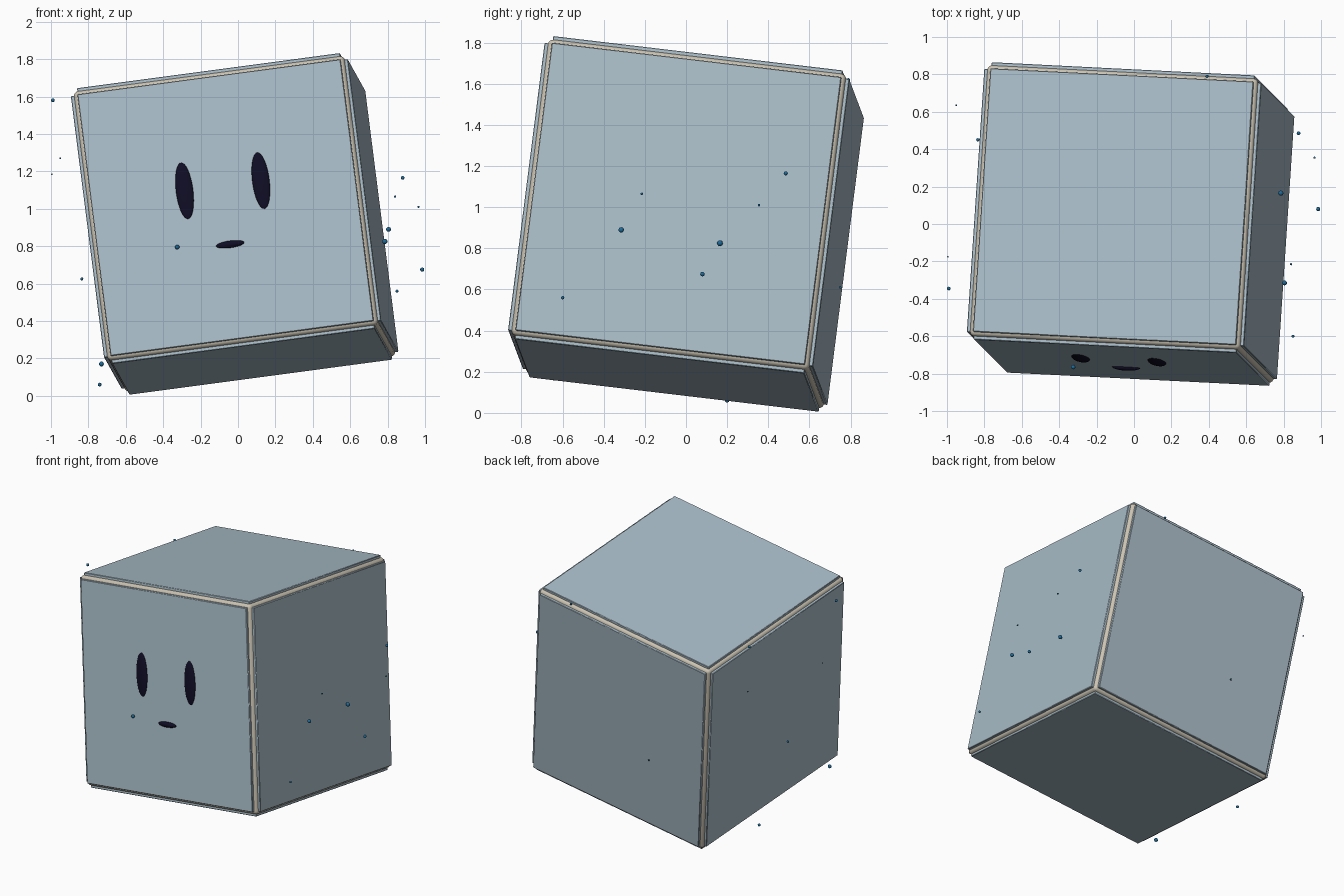
import bpy
from mathutils import Matrix, Vector

old = bpy.data.objects.get("Cube")
if old:
    bpy.data.objects.remove(old)


def material(name, rgb):
    mat = bpy.data.materials.new(name)
    mat.use_nodes = True
    color = (*rgb, 1.0)
    mat.diffuse_color = color
    mat.node_tree.nodes["Principled BSDF"].inputs["Base Color"].default_value = color
    return mat


PANEL = material("pale_blue_grey", (0.40, 0.51, 0.58))
FRAME = material("warm_beige", (0.60, 0.55, 0.45))
DARK = material("ink_navy", (0.005, 0.004, 0.018))
BLUE = material("droplet_blue", (0.012, 0.15, 0.33))

# Tilted frame of the whole cube
up = Vector((-0.125, 0.125, 0.984)).normalized()
side = Vector((0.989, -0.049, 0.139))
side = (side - up * side.dot(up)).normalized()
back = up.cross(side)
TILT = Matrix((side, back, up)).transposed().to_4x4()
TILT = Matrix.Translation((-0.018, 0, 0.919)) @ TILT

HALF = 0.748       # centre to outer panel surface
PANEL_HALF = 0.71  # half width of a panel
CORE_HALF = 0.731  # half width of the rounded core


def finish(obj, name, mat, smooth=False):
    obj.name = name
    obj.data.materials.append(mat)
    if smooth:
        bpy.ops.object.shade_smooth_by_angle()
    return obj


def box(name, half, local, mat, bevel, segments):
    bpy.ops.mesh.primitive_cube_add(size=2)
    obj = bpy.context.object
    for v in obj.data.vertices:
        v.co = [c * h for c, h in zip(v.co, half)]
    mod = obj.modifiers.new("rounded_edges", "BEVEL")
    mod.width, mod.segments = bevel, segments
    finish(obj, name, mat, True)
    obj.matrix_world = TILT @ local
    return obj


def ellipsoid(name, centre, radii, mat, matrix=Matrix(), segments=32, rings=16):
    bpy.ops.mesh.primitive_uv_sphere_add(segments=segments, ring_count=rings, radius=1)
    obj = finish(bpy.context.object, name, mat, True)
    obj.matrix_world = matrix @ Matrix.Translation(centre) @ Matrix.Diagonal((*radii, 1))
    return obj


# Rounded core that shows as the beige edging
box("edge_frame", (CORE_HALF,) * 3, Matrix(), FRAME, 0.025, 4)

# Six raised panels
thick = 0.02
for name, axis in (("front", (0, -1, 0)), ("back", (0, 1, 0)), ("left", (1, 0, 0)),
                   ("right", (-1, 0, 0)), ("top", (0, 0, 1)), ("bottom", (0, 0, -1))):
    normal = Vector(axis)
    turn = normal.to_track_quat("Z", "Y").to_matrix().to_4x4()
    place = Matrix.Translation(normal * (HALF - thick)) @ turn
    box(name + "_panel", (PANEL_HALF, PANEL_HALF, thick), place, PANEL, 0.003, 1)

# Face
for name, sign in (("left_eye", 1), ("right_eye", -1)):
    ellipsoid(name, (sign * 0.206, -HALF, 0.118), (0.046, 0.015, 0.153), DARK, TILT)
ellipsoid("mouth", (0, -HALF, -0.2), (0.076, 0.018, 0.019), DARK, TILT)

# Droplets floating around the cube: x, y, z, radius
DROPLETS = (
    (-.99, -.345, 1.58, .01), (-.95, .635, 1.27, .005), (-.995, -.175, 1.185, .004),
    (-.835, 0, .625, .008), (-.835, .45, 1.5, .009), (-.73, -.64, .17, .013),
    (-.74, .2, .06, .01), (-.325, -.765, .795, .012), (.88, .485, 1.165, .01),
    (.84, -.215, 1.065, .006), (.965, .355, 1.01, .006), (.805, -.315, .89, .013),
    (.785, .165, .825, .014), (.985, .08, .675, .011), (.85, -.6, .56, .008),
    (.39, .79, 1.62, .008), (-.22, .75, .61, .006),
)
for i, (x, y, z, r) in enumerate(DROPLETS, 1):
    ellipsoid(f"droplet_{i}", (x, y, z), (r, r, r), BLUE, segments=12, rings=8)
